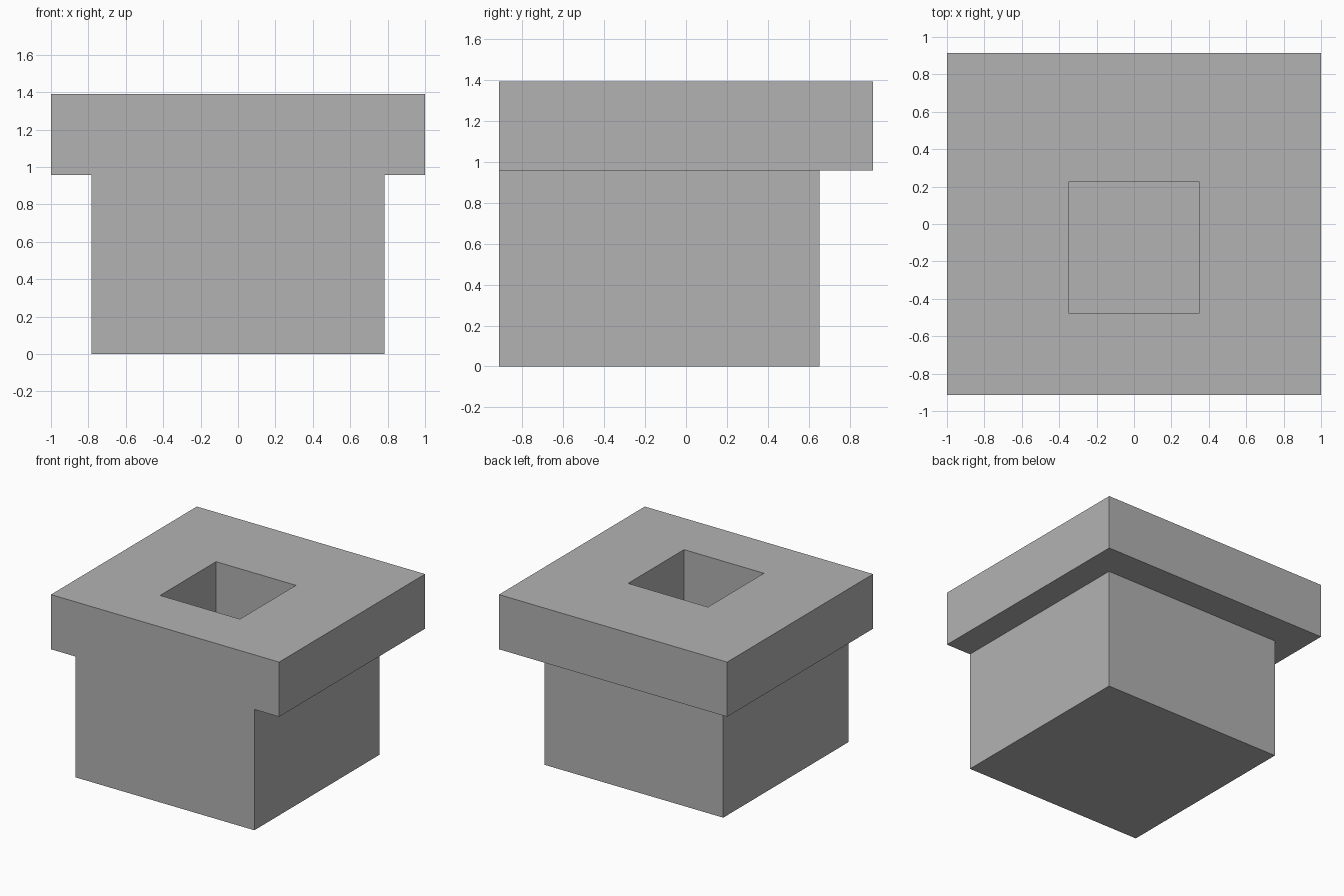
import bpy

cube = bpy.data.objects.get("Cube")
if cube:
    bpy.data.objects.remove(cube, do_unlink=True)

grey = bpy.data.materials.new("plain_grey")
grey.use_nodes = True
colour = (0.448, 0.448, 0.448, 1)
grey.diffuse_color = colour
grey.node_tree.nodes["Principled BSDF"].inputs["Base Color"].default_value = colour


def box(name, low, high):
    """Axis-aligned box between two corners."""
    centre = [(a + b) / 2 for a, b in zip(low, high)]
    bpy.ops.mesh.primitive_cube_add(size=1, location=centre)
    obj = bpy.context.object
    obj.name = name
    obj.scale = [b - a for a, b in zip(low, high)]
    bpy.ops.object.transform_apply(location=True, rotation=False, scale=True)
    obj.data.materials.append(grey)
    return obj


def combine(target, tool, operation):
    """Apply a boolean and discard the tool."""
    mod = target.modifiers.new(operation.lower(), "BOOLEAN")
    mod.operation = operation
    mod.solver = "EXACT"
    mod.object = tool
    bpy.context.view_layer.objects.active = target
    bpy.ops.object.modifier_apply(modifier=mod.name)
    bpy.data.objects.remove(tool, do_unlink=True)


HEIGHT, SHOULDER, FRONT = 1.39, 0.957, -0.913

# Square body with a wider cap, flush at the front
block = box("capped_block", (-0.783, FRONT, 0), (0.783, 0.652, SHOULDER))
cap = box("cap", (-1, FRONT, SHOULDER), (1, -FRONT, HEIGHT))
combine(block, cap, "UNION")

# Square pocket sunk from the top
pocket = box("pocket_cutter", (-0.35, -0.475, HEIGHT - 0.7), (0.35, 0.225, HEIGHT + 0.1))
combine(block, pocket, "DIFFERENCE")
